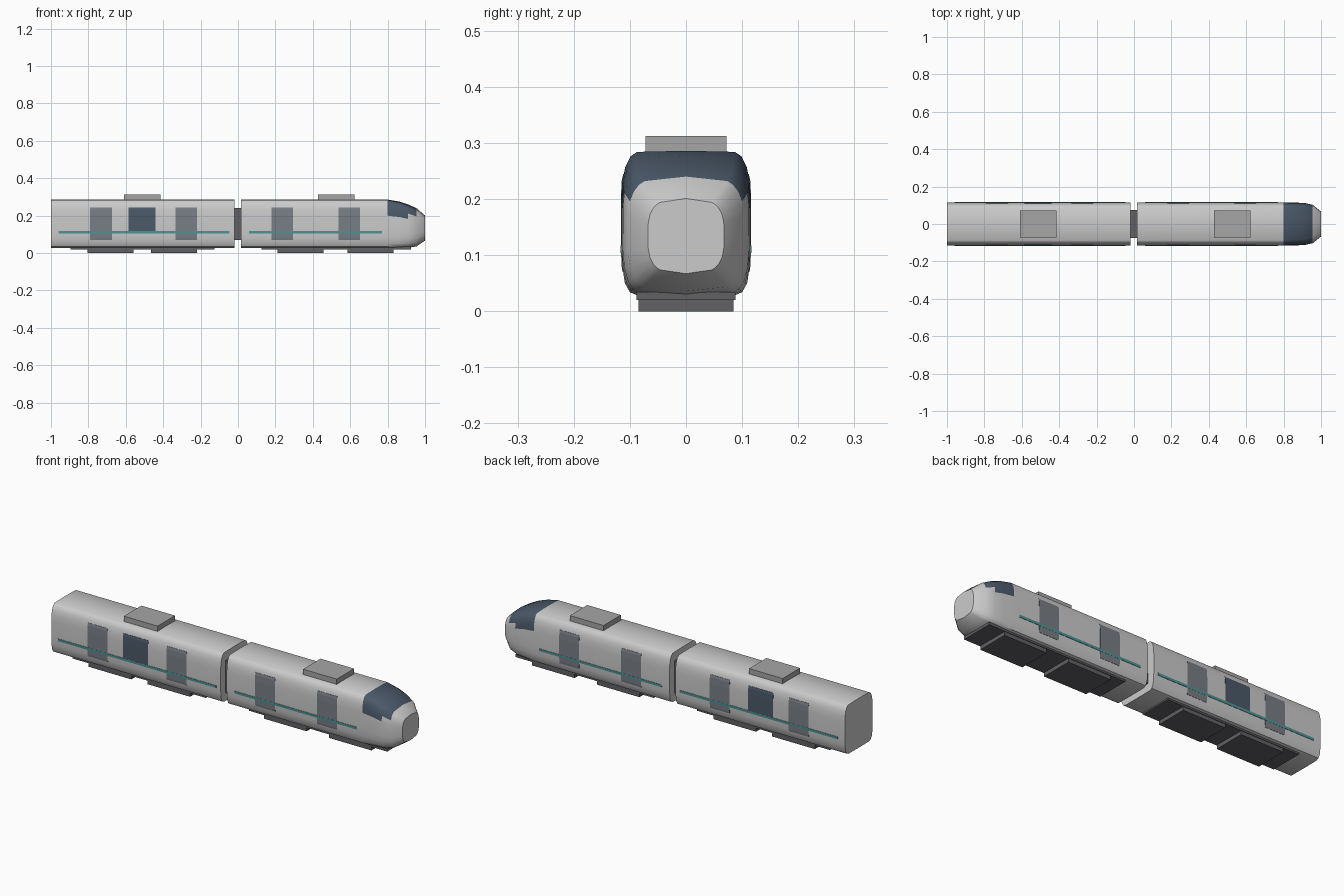
import bpy, bmesh

if "Cube" in bpy.data.objects:
    bpy.data.objects.remove(bpy.data.objects["Cube"])

# Right half of the body cross-section (y, z), bottom to top
HALF = [(0.0, 0.027), (0.086, 0.028), (0.100, 0.034), (0.109, 0.050), (0.1135, 0.080),
        (0.115, 0.115), (0.115, 0.200), (0.1135, 0.232), (0.108, 0.258),
        (0.099, 0.276), (0.087, 0.284), (0.0, 0.286)]
MID, HW, HH = 0.1565, 0.115, 0.1295


def material(name, rgb):
    m = bpy.data.materials.new(name)
    m.diffuse_color = (*rgb, 1)
    m.use_nodes = True
    m.node_tree.nodes["Principled BSDF"].inputs["Base Color"].default_value = m.diffuse_color
    return m


SILVER = material("silver", (0.55, 0.55, 0.54))
GLASS = material("dark_glass", (0.07, 0.10, 0.14))
DOOR = material("door_grey", (0.19, 0.21, 0.24))
TEAL = material("teal", (0.08, 0.30, 0.30))
DARK = material("underframe_grey", (0.12, 0.12, 0.13))
ROOF = material("roof_grey", (0.38, 0.38, 0.38))


def finish(bm, name, *mats):
    bmesh.ops.recalc_face_normals(bm, faces=bm.faces)
    mesh = bpy.data.meshes.new(name)
    bm.to_mesh(mesh)
    bm.free()
    obj = bpy.data.objects.new(name, mesh)
    bpy.context.collection.objects.link(obj)
    for m in mats:
        mesh.materials.append(m)
    return obj


def smooth(obj):
    bpy.ops.object.select_all(action='DESELECT')
    obj.select_set(True)
    bpy.context.view_layer.objects.active = obj
    bpy.ops.object.shade_smooth_by_angle(angle=0.6)


def ring(x, w, z0, z1, rnd):
    """Body section at x, scaled to fit and rounded by rnd (0 to 1)."""
    loop = HALF + [(-y, z) for y, z in HALF[-2:0:-1]]
    pts = []
    for y, z in loop:
        u, v = y / HW, (z - MID) / HH
        k = (abs(u) ** 3.2 + abs(v) ** 3.2) ** (-1 / 3.2)
        k = 1 + (k - 1) * rnd
        pts.append((x, u * k * w, (z0 + z1) / 2 + v * k * (z1 - z0) / 2))
    return pts


def car_body(name, stations):
    bm = bmesh.new()
    rings = [[bm.verts.new(p) for p in ring(*s)] for s in stations]
    n = len(rings[0])
    for a, b in zip(rings, rings[1:]):
        for i in range(n):
            f = bm.faces.new((a[i], a[(i + 1) % n], b[(i + 1) % n], b[i]))
            c = f.calc_center_median()
            if 0.8 < c.x < 0.96 and c.z > 0.195:   # windscreen wraps the nose
                f.material_index = 1
    bm.faces.new(rings[0])
    bm.faces.new(rings[-1])
    smooth(finish(bm, name, SILVER, GLASS))


def box(name, x0, x1, hw, z0, z1, mat):
    bm = bmesh.new()
    bmesh.ops.create_cube(bm, size=1)
    for v in bm.verts:
        v.co = (x0 if v.co.x < 0 else x1, hw * 2 * v.co.y, z0 if v.co.z < 0 else z1)
    return finish(bm, name, mat)


def width_at(z):
    for (y0, z0), (y1, z1) in zip(HALF, HALF[1:]):
        if z0 <= z <= z1:
            return y0 + (y1 - y0) * (z - z0) / (z1 - z0)


def side_panel(name, x0, x1, z0, z1, mat, lift=0.0012):
    """Thin panel hugging the curved side, on both sides of the car."""
    zs = [z0] + [z for _, z in HALF if z0 < z < z1] + [z1]
    bm = bmesh.new()
    for s in (-1, 1):
        outer = [(s * (width_at(z) + lift), z) for z in zs]
        inner = [(s * (width_at(z) - 0.003), z) for z in reversed(zs)]
        for i in range(len(zs) - 1):
            f = bm.faces.new([bm.verts.new((x, y, z)) for x, (y, z) in
                              ((x0, outer[i]), (x1, outer[i]), (x1, outer[i + 1]), (x0, outer[i + 1]))])
        for x in (x0, x1):
            bm.faces.new([bm.verts.new((x, y, z)) for y, z in outer + inner])
        for y_o, y_i, z in ((outer[0][0], inner[-1][0], z0), (outer[-1][0], inner[0][0], z1)):
            bm.faces.new([bm.verts.new(p) for p in ((x0, y_o, z), (x1, y_o, z), (x1, y_i, z), (x0, y_i, z))])
    bmesh.ops.remove_doubles(bm, verts=bm.verts, dist=1e-5)
    return finish(bm, name, mat)


# Car bodies: stations are (x, half width, bottom, top, roundness)
car_body("rear_car_body", [(-1.0, HW, 0.027, 0.286, 0), (-0.02, HW, 0.027, 0.286, 0)])
car_body("front_car_body", [(0.015, HW, 0.027, 0.286, 0), (0.80, HW, 0.027, 0.286, 0),
                            (0.86, 0.1145, 0.027, 0.276, 0.2), (0.91, 0.113, 0.028, 0.260, 0.4),
                            (0.955, 0.104, 0.036, 0.240, 0.7), (1.0, 0.068, 0.067, 0.201, 1)])

# Flexible link between the cars
box("gangway", -0.03, 0.025, 0.075, 0.07, 0.24, DARK)

# Doors, window and stripes on both sides
for i, x in enumerate((-0.79, -0.333, 0.18, 0.538)):
    side_panel(f"door_{i + 1}", x, x + 0.115, 0.07, 0.245, DOOR)
side_panel("side_window", -0.585, -0.44, 0.108, 0.245, GLASS)
side_panel("rear_stripe", -0.96, -0.045, 0.104, 0.117, TEAL, 0.0018)
side_panel("front_stripe", 0.06, 0.77, 0.104, 0.117, TEAL, 0.0018)

# Roof units
for label, x in (("rear", -0.61), ("front", 0.427)):
    box(label + "_roof_unit", x, x + 0.195, 0.072, 0.28, 0.312, ROOF)

# Underframes and bogies
box("rear_underframe", -0.895, -0.125, 0.088, 0.02, 0.034, DARK)
box("front_underframe", 0.125, 0.925, 0.088, 0.02, 0.034, DARK)
for i, x in enumerate((-0.805, -0.465, 0.21, 0.585)):
    box(f"bogie_{i + 1}", x, x + 0.247, 0.085, 0.0, 0.024, DARK)
